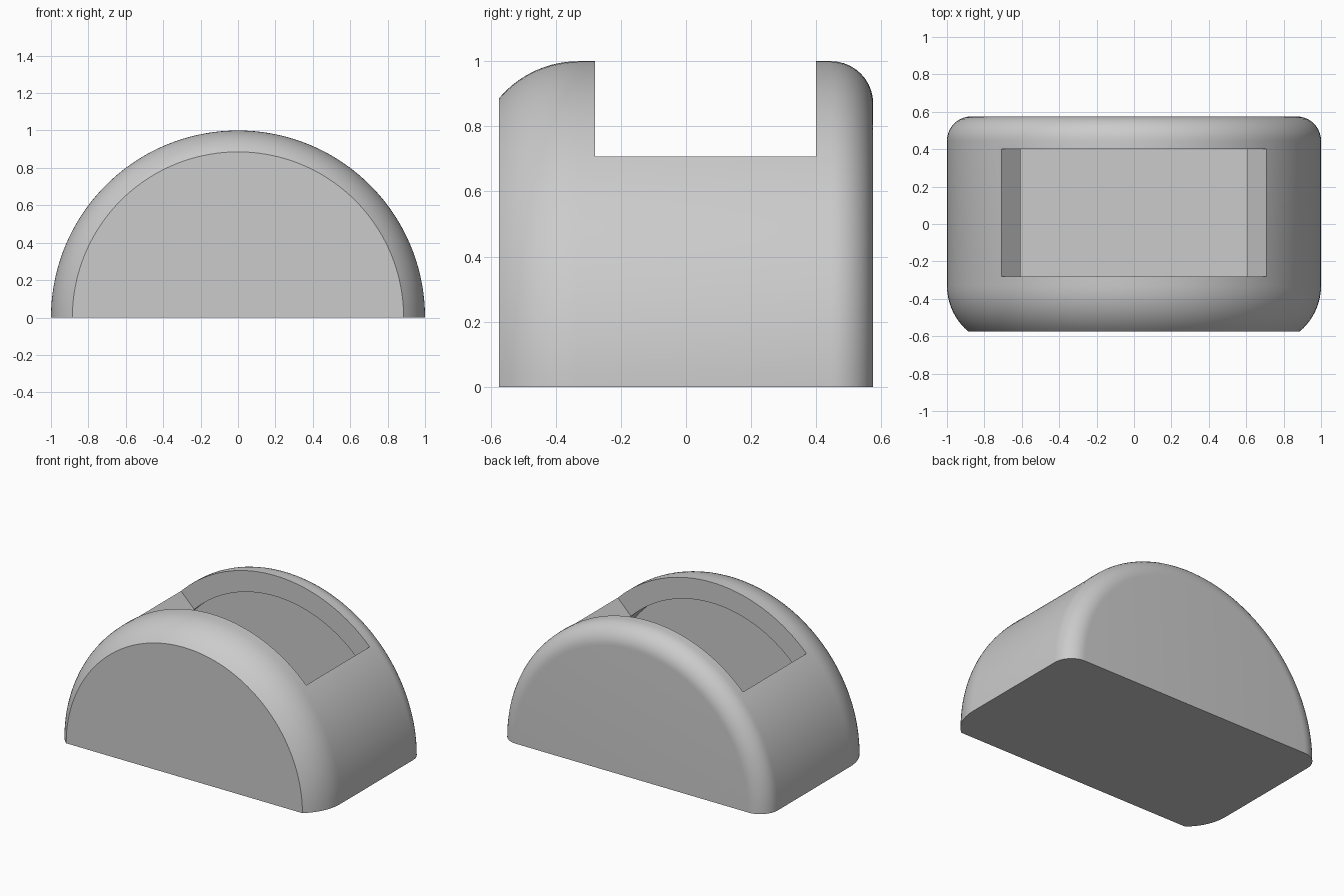
import bpy, bmesh
from math import sin, cos, asin, pi, radians

# Remove the default object
if "Cube" in bpy.data.objects:
    bpy.data.objects.remove(bpy.data.objects["Cube"], do_unlink=True)

grey = bpy.data.materials.new("light grey")
grey.diffuse_color = (0.6, 0.6, 0.6, 1)
grey.use_nodes = True
grey.node_tree.nodes["Principled BSDF"].inputs["Base Color"].default_value = (0.6, 0.6, 0.6, 1)


def arch(radius, base=0.0, steps=72):
    """Arch outline in xz, flat along z = base."""
    start = asin(base / radius)
    angles = [start + (pi - 2 * start) * i / steps for i in range(steps + 1)]
    return [(radius * cos(a), radius * sin(a)) for a in angles]


def loft(name, sections):
    """Solid through closed xz outlines, given as (y, outline)."""
    bm = bmesh.new()
    rings = [[bm.verts.new((x, y, z)) for x, z in outline] for y, outline in sections]
    for a, b in zip(rings, rings[1:]):
        for i in range(len(a)):
            j = (i + 1) % len(a)
            bm.faces.new((a[i], a[j], b[j], b[i]))
    bm.faces.new(rings[0])
    bm.faces.new(rings[-1])
    bmesh.ops.recalc_face_normals(bm, faces=bm.faces)
    mesh = bpy.data.meshes.new(name)
    bm.to_mesh(mesh)
    bm.free()
    mesh.materials.append(grey)
    obj = bpy.data.objects.new(name, mesh)
    bpy.context.collection.objects.link(obj)
    return obj


# Arched housing: truncated round at the front, full round at the back
half_depth, front_r, back_r = 0.575, 0.32, 0.13
profile = []
for i in range(11):
    a = radians(50) * (1 - i / 10)
    profile.append((-half_depth + front_r * (sin(radians(50)) - sin(a)),
                    1 - front_r * (1 - cos(a))))
for i in range(11):
    a = pi / 2 * i / 10
    profile.append((half_depth - back_r * (1 - sin(a)), 1 - back_r * (1 - cos(a))))
housing = loft("housing", [(y, arch(r)) for y, r in profile])

# Hollow inside, and a window through the top with radial side walls
inside = arch(0.86, 0.14)
cavity = loft("cavity_cutter", [(-0.435, inside), (0.435, inside)])
wedge = [(-0.5, 0.5), (0.5, 0.5), (1.1, 1.1), (-1.1, 1.1)]
window = loft("window_cutter", [(-0.28, wedge), (0.4, wedge)])

bpy.context.view_layer.objects.active = housing
for cutter in (cavity, window):
    cutter.hide_render = True
    mod = housing.modifiers.new(cutter.name, 'BOOLEAN')
    mod.operation = 'DIFFERENCE'
    mod.solver = 'EXACT'
    mod.object = cutter
    bpy.ops.object.modifier_apply(modifier=mod.name)
    bpy.data.objects.remove(cutter, do_unlink=True)

# Smooth the curved surfaces, keep the rims crisp
bpy.ops.object.select_all(action='DESELECT')
housing.select_set(True)
bpy.ops.object.shade_smooth_by_angle(angle=radians(30))
